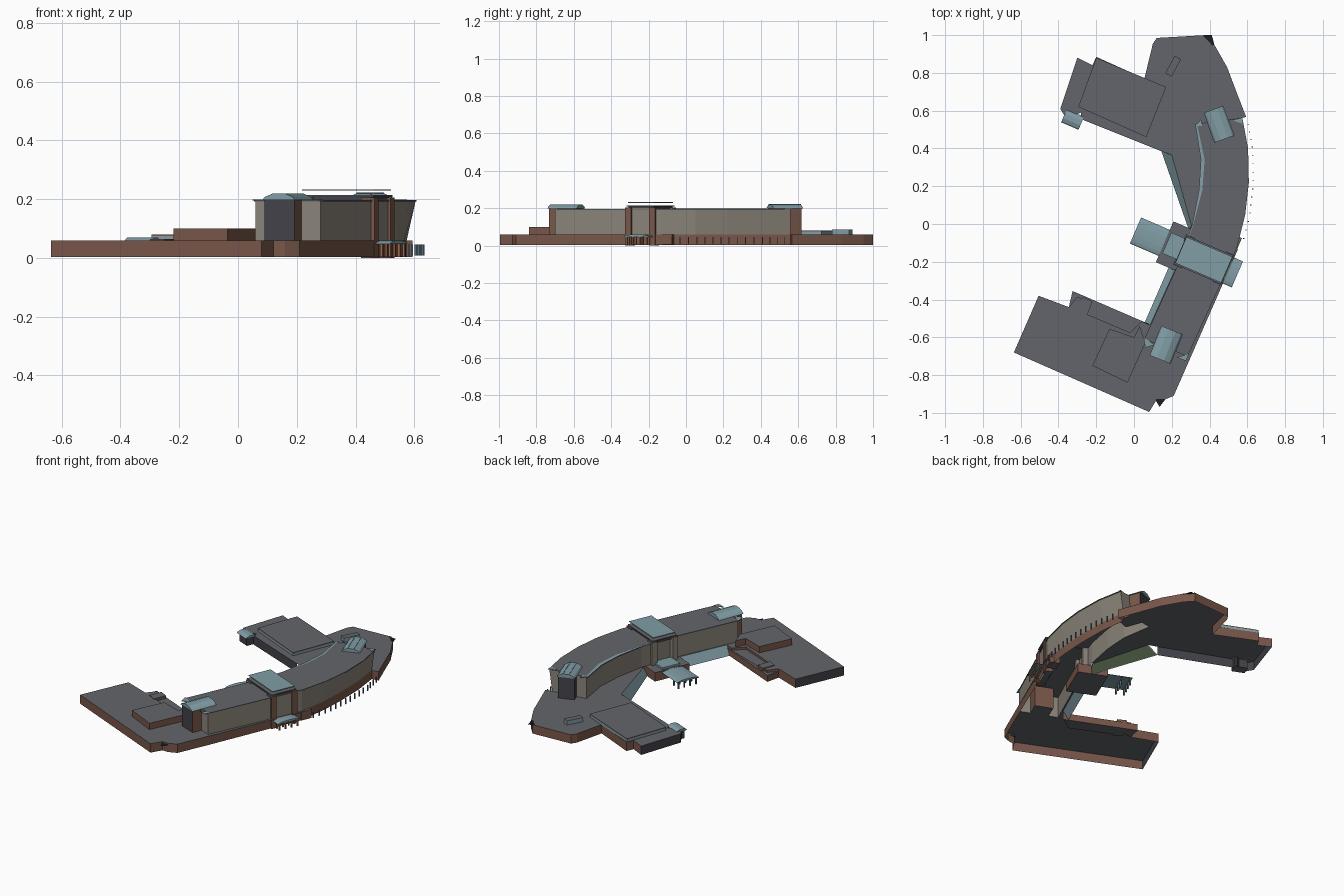
import bpy, bmesh, math
from mathutils import Vector

if "Cube" in bpy.data.objects:
    bpy.data.objects.remove(bpy.data.objects["Cube"])


def material(name, rgb):
    m = bpy.data.materials.new(name)
    m.diffuse_color = (*rgb, 1)
    m.use_nodes = True
    m.node_tree.nodes["Principled BSDF"].inputs["Base Color"].default_value = m.diffuse_color
    return m


ROOF = material("roof_grey", (0.125, 0.13, 0.145))
BRICK = material("brown_brick", (0.19, 0.095, 0.068))
STONE = material("beige_stone", (0.26, 0.235, 0.195))
GLASS = material("blue_glass", (0.22, 0.34, 0.38))
DARK = material("dark_panel", (0.055, 0.055, 0.068))
SLATE = material("slate_post", (0.09, 0.14, 0.17))
CLAY = material("terracotta", (0.34, 0.14, 0.08))
GREEN = material("green_glazing", (0.07, 0.10, 0.055))
BLACK = material("near_black", (0.012, 0.012, 0.014))

TILT = math.radians(-23.3)      # direction of the entrance axis


def make(name, verts, faces, mats, idx=None):
    me = bpy.data.meshes.new(name)
    me.from_pydata(verts, [], faces)
    for m in mats:
        me.materials.append(m)
    if idx:
        for p, i in zip(me.polygons, idx):
            p.material_index = i
    bm = bmesh.new()
    bm.from_mesh(me)
    bmesh.ops.recalc_face_normals(bm, faces=bm.faces[:])
    bm.to_mesh(me)
    bm.free()
    ob = bpy.data.objects.new(name, me)
    bpy.context.collection.objects.link(ob)
    return ob


def prism(name, pts, z0, z1, side, top=ROOF, base=None, bottom=True):
    """Closed prism; base may give a different lower outline (leaning walls)."""
    n = len(pts)
    v = [(x, y, z0) for x, y in (base or pts)] + [(x, y, z1) for x, y in pts]
    f = [(i, (i + 1) % n, n + (i + 1) % n, n + i) for i in range(n)]
    f.append(tuple(range(n, 2 * n)))
    idx = [0] * n + [1]
    if bottom:
        f.append(tuple(range(n))[::-1])
        idx.append(1)
    return make(name, v, f, [side, top], idx)


def wall(name, pts, z0, z1, mat):
    n = len(pts)
    v = [(x, y, z0) for x, y in pts] + [(x, y, z1) for x, y in pts]
    return make(name, v, [(i, i + 1, n + i + 1, n + i) for i in range(n - 1)], [mat])


def deck(name, pts, z, mat=ROOF):
    # counter-clockwise order so that the roof faces up
    area = sum(a[0] * b[1] - b[0] * a[1] for a, b in zip(pts, pts[1:] + pts[:1]))
    pts = pts if area > 0 else pts[::-1]
    return make(name, [(x, y, z) for x, y in pts], [tuple(range(len(pts)))], [mat])


def place(c, u, v, a=TILT):
    return (c[0] + u * math.cos(a) - v * math.sin(a), c[1] + u * math.sin(a) + v * math.cos(a))


def box(name, c, lu, lv, z0, z1, side, top=ROOF, a=TILT):
    p = [place(c, s * lu / 2, t * lv / 2, a) for s, t in ((-1, -1), (1, -1), (1, 1), (-1, 1))]
    return prism(name, p, z0, z1, side, top)


def barrel(name, c, w, l, z0, h, a, prof):
    """Arched roof: profile across w, extruded along l."""
    n = len(prof)
    v = [(*place(c, u * w, s * l / 2, a), z0 + z * h) for s in (-1, 1) for u, z in prof]
    f = [(i, (i + 1) % n, n + (i + 1) % n, n + i) for i in range(n)]
    f += [tuple(range(n)), tuple(range(n, 2 * n))]
    return make(name, v, f, [GLASS])


MANSARD = [(-.5, 0), (-.42, .45), (-.17, 1), (.17, 1), (.42, .45), (.5, 0)]
ARCH = [(-.5 * math.cos(math.pi * i / 8), math.sin(math.pi * i / 8)) for i in range(9)]

# ---- tower outlines, south to north
t_out = [(.28, -.70), (.54, -.13), (.585, .05), (.604, .22), (.60, .40), (.57, .56)]
lean = [0, 0, .02, .03, .03, .02]
t_in = [(.06, -.61), (.25, -.19), (.315, 0), (.35, .18), (.36, .34), (.33, .53)]
t_base = [(x - d, y) for (x, y), d in zip(t_out, lean)]

# ---- low podium: walls around the building and two wing roofs
south = [(.085, -.535), (.04, -.515), (-.02, -.575), (-.255, -.475), (-.225, -.42), (-.30, -.385),
         (-.345, -.44), (-.505, -.38), (-.636, -.68), (.08, -.995), (.12, -.93),
         (.16, -.93), (.21, -.91), (.30, -.705)]
north = [(.594, .566), (.546, .69), (.493, .83), (.425, .95), (.38, 1.0), (.12, .985), (.10, .955),
         (.055, .77), (-.20, .885), (-.22, .84), (-.30, .88), (-.39, .61), (-.36, .56),
         (-.28, .59), (-.28, .555), (.145, .385)]
wall("court_wall_south", south[:8], .004, .06, BRICK)
wall("west_end_south", south[7:9], .004, .06, DARK)
wall("street_wall", south[8:] + [(.54, -.135)] + t_base[2:] + north[:11], .004, .06, BRICK)
wall("west_end_north", north[10:], .004, .06, DARK)
deck("south_wing_roof", south + [t_out[0], t_in[0]], .06)
deck("north_wing_roof", north + [(.20, .365), (.305, -.01)] + t_in[2:] + [t_base[5]], .06)
deck("podium_edge_roof", [(.30, -.705), (.55, -.135), (.54, -.13), (.28, -.70)], .06)
deck("north_corner_notch", [(.38, 1.0), (.412, 1.0), (.425, .95)], .055, BLACK)
deck("north_corner_gap", [(.365, .998), (.38, 1.0), (.425, .95), (.415, .945)], .0605, BLACK)
deck("south_corner_notch", [(.11, -.925), (.165, -.93), (.135, -.968)], .05, BLACK)

# ---- curved tower
prism("tower", t_out + t_in[::-1], .06, .192, STONE, ROOF, t_base + t_in[::-1], bottom=False)
prism("tower_eave", [(x + .004, y) for x, y in t_out] + [(x - .006, y) for x, y in t_in[::-1]],
      .192, .197, ROOF)
# slim glass eaves along the curved inner side and at the four roof corners
ins = t_in[1:]
make("inner_eave_glass", [(x - .006, y, .198) for x, y in ins] +
     [(x + d, y, .2) for (x, y), d in zip(ins, (.0, .0, .012, .014, .004))],
     [(i, i + 1, 6 + i, 5 + i) for i in range(4)], [GLASS])
for tri in (((.05, -.60), (.06, -.655), (.11, -.64)), ((.225, -.705), (.29, -.69), (.275, -.725)),
            ((.325, .52), (.355, .555), (.36, .52)), ((.525, .548), (.575, .565), (.575, .53))):
    prism("corner_eave_glass", list(tri), .195, .199, GLASS, GLASS)

# ---- sloped court glazing with a green inner screen behind the north one
for nm, lo, hi in (("south", ((.055, -.525), (.19, -.215)), ((.085, -.535), (.225, -.225))),
                   ("north", ((.145, .385), (.29, -.03)), ((.20, .365), (.305, -.01)))):
    make(nm + "_court_glazing",
         [(*lo[0], .005), (*lo[1], .005), (*hi[1], .061), (*hi[0], .061)], [(0, 1, 2, 3)], [GLASS])
make("green_inner_screen", [(.151, .383, .005), (.296, -.03, .005), (.309, -.01, .058), (.205, .363, .058)],
     [(0, 1, 2, 3)], [GREEN])
deck("south_court_strip", [(.085, -.535), (.225, -.225), (.25, -.19), (.06, -.61)], .06)

# ---- end stair cores with glazed lanterns
for nm, c, a, w, s in (("south", (.17, -.64), math.radians(-22), .12, -1),
                       ("north", (.45, .528), math.radians(20), .11, 1)):
    core = box(nm + "_core", c, w - .01, .153, .06, .2, BRICK, ROOF, a)
    core.data.materials.append(DARK)
    for p in core.data.polygons:        # the free end is a dark panel, also inward on the north
        if p.normal.y * s > .8 or (s > 0 and p.normal.x < -.8):
            p.material_index = 2
    barrel(nm + "_lantern", c, w, .168, .198, .022, a, MANSARD)
for i in (-1, 1):                       # ribs on the north lantern
    box("lantern_rib", place((.45, .528), i * .018, 0, math.radians(20)), .004, .168,
        .218, .222, SLATE, GLASS, math.radians(20))

# ---- centre block with thin glass roof plate
C = (.37, -.19)
box("centre_penthouse", C, .25, .15, .19, .208, DARK)
box("penthouse_cap", C, .27, .165, .208, .214, ROOF)
box("glass_roof_plate", C, .265, .15, .229, .233, GLASS, GLASS)
for v in (-.07, .07):
    box("entrance_pier", place(C, .115, v), .05, .035, 0, .205, BRICK)
    box("court_pier", place(C, -.115, v), .05, .035, .06, .205, STONE)
box("entrance_bay", place(C, .11, 0), .035, .11, .004, .2, STONE)
box("street_annex", (.53, -.095), .06, .07, .005, .06, BRICK)
box("court_entrance_block", (.245, -.13), .18, .235, .004, .06, BRICK)
box("court_rooflight", (.22, -.12), .10, .12, .06, .072, GLASS, GLASS)

# ---- entrance canopies on posts
for nm, c, lu, side, mat in (("court", (.102, -.075), .205, -1, SLATE),
                             ("street", (.49, -.242), .125, 1, CLAY)):
    barrel(nm + "_canopy", c, .15, lu, .047, .013, TILT + math.pi / 2, ARCH)
    for v in (-.06, -.02, .02, .06):
        for u in (.44, .2):
            box(nm + "_canopy_post", place(c, side * u * lu, v), .008, .008, .004, .05, mat, mat)

# ---- colonnade of slim fins outside the curved facade
path = [Vector((x + .028, y)) for x, y in t_out[1:]]
for i in range(15):
    t = .3 + i * 3.5 / 14
    k = min(int(t), 3)
    p = path[k].lerp(path[k + 1], t - k)
    box("colonnade_post", p, .007, .005, .008, .045, SLATE, SLATE, 0)

# ---- rooftop boxes on the wings
hall = [(-.20, .88), (.17, .725), (.065, .46), (-.295, .62)]
prism("north_hall_clerestory", hall, .06, .075, GLASS)
prism("north_hall_roof", hall, .075, .08, BRICK)
box("roof_hatch", (.207, .835), .038, .105, .06, .086, GLASS, ROOF, math.radians(-28))
barrel("side_door_canopy", (-.325, .553), .075, .10, .056, .014, TILT + math.pi / 2, MANSARD)
box("side_door_wall", (-.325, .56), .08, .06, .004, .056, DARK)
prism("south_plant_room", [(-.13, -.555), (-.22, -.75), (-.035, -.84), (.06, -.63), (.03, -.54), (0, -.6)],
      .06, .10, BRICK)
prism("south_court_ledge", [(-.225, -.42), (.08, -.53), (0, -.592), (-.255, -.475)], .004, .046, BRICK)
prism("south_vestibule", [(-.27, -.385), (-.22, -.41), (-.25, -.49), (-.30, -.46)], .004, .064, BRICK)
prism("south_upper_ledge", [(-.325, -.355), (.08, -.53), (.06, -.55), (-.22, -.43), (-.345, -.44)],
      .004, .045, BRICK)
